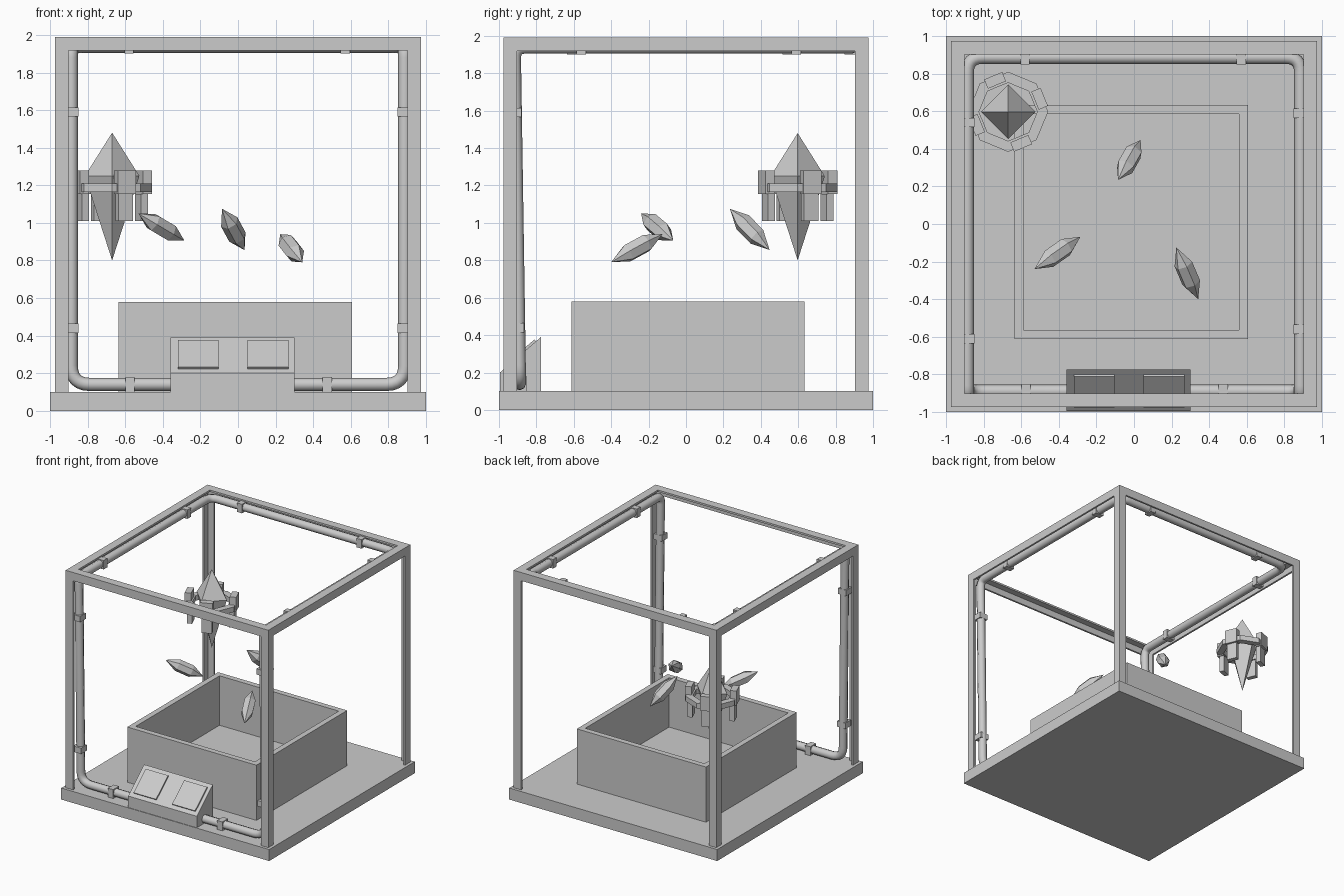
import bpy, bmesh, math
from mathutils import Vector, Matrix

if "Cube" in bpy.data.objects:
    bpy.data.objects.remove(bpy.data.objects["Cube"])


def mesh_object(name, bm):
    bmesh.ops.recalc_face_normals(bm, faces=bm.faces)
    me = bpy.data.meshes.new(name)
    bm.to_mesh(me)
    bm.free()
    ob = bpy.data.objects.new(name, me)
    bpy.context.collection.objects.link(ob)
    return ob


def box(name, lo, hi, matrix=None):
    lo, hi = Vector(lo), Vector(hi)
    bm = bmesh.new()
    m = Matrix.Translation((lo + hi) / 2) @ Matrix.Diagonal((*(hi - lo), 1))
    bmesh.ops.create_cube(bm, size=1, matrix=(matrix or Matrix()) @ m)
    return mesh_object(name, bm)


def extrude(name, outline, vec):
    bm = bmesh.new()
    face = bm.faces.new([bm.verts.new(p) for p in outline])
    res = bmesh.ops.extrude_face_region(bm, geom=[face], use_keep_orig=True)
    bmesh.ops.translate(bm, vec=vec, verts=[g for g in res["geom"] if isinstance(g, bmesh.types.BMVert)])
    return mesh_object(name, bm)


def lathe(name, profile, sides, matrix, angle=0.0):
    """Facetted solid from (radius, height) pairs; radius 0 is a tip."""
    bm = bmesh.new()
    rings = []
    for r, h in profile:
        n = sides if r > 0 else 1
        rings.append([bm.verts.new(matrix @ Vector((r * math.cos(angle + math.tau * i / sides),
                                                    r * math.sin(angle + math.tau * i / sides), h)))
                      for i in range(n)])
    for a, b in zip(rings, rings[1:]):
        for i in range(sides):
            j = (i + 1) % sides
            if len(a) == 1:
                bm.faces.new((a[0], b[i], b[j]))
            elif len(b) == 1:
                bm.faces.new((a[i], a[j], b[0]))
            else:
                bm.faces.new((a[i], a[j], b[j], b[i]))
    return mesh_object(name, bm)


# base plate
box("base_plate", (-1, -1, 0), (1, 1, 0.1))

# open planter box with a thin floor
X0, X1, Y0, Y1, W = -0.636, 0.606, -0.613, 0.634, 0.048
bm = bmesh.new()
loops = []
for d, z in ((0, 0.1), (0, 0.58), (W, 0.58), (W, 0.15)):
    loops.append([bm.verts.new(p) for p in ((X0 + d, Y0 + d, z), (X1 - d, Y0 + d, z),
                                            (X1 - d, Y1 - d, z), (X0 + d, Y1 - d, z))])
for a, b in zip(loops, loops[1:]):
    for i in range(4):
        bm.faces.new((a[i], a[(i + 1) % 4], b[(i + 1) % 4], b[i]))
bm.faces.new(loops[0])
bm.faces.new(loops[-1])
mesh_object("open_tank", bm)

# angle-iron frame: four posts and four top beams with L sections
O, F, T, TOP = 0.975, 0.072, 0.016, 1.99
L = [(0, 0), (F, 0), (F, T), (T, T), (T, F), (0, F)]
for sx in (-1, 1):
    for sy in (-1, 1):
        extrude("corner_post", [(sx * (O - a), sy * (O - b), 0.1) for a, b in L], (0, 0, TOP - T - 0.1))
for s, label in ((-1, "front"), (1, "back")):
    extrude(label + "_top_beam", [(-O, s * (O - a), TOP - b) for a, b in L], (2 * O, 0, 0))
for s, label in ((-1, "left"), (1, "right")):
    extrude(label + "_top_beam", [(s * (O - a), -O, TOP - b) for a, b in L], (0, 2 * O, 0))

# conduit running from the console round the frame and back
C, PY, BY, PZ, BZ = 0.887, -0.918, -0.89, 1.94, 0.14
half = [(-0.3, BY, BZ), (-C, BY, BZ), (-C, PY, PZ), (-C, C, PZ)]
corners = [Vector(p) for p in half + [(-x, y, z) for x, y, z in reversed(half)]]
radii = [0, 0.1, 0.06, 0.08, 0.08, 0.06, 0.1, 0]
path = []
for i, p in enumerate(corners):
    if radii[i] == 0:
        path.append(p)
        continue
    a = p + (corners[i - 1] - p).normalized() * radii[i]
    b = p + (corners[i + 1] - p).normalized() * radii[i]
    for k in range(7):
        t = k / 6
        path.append(a * (1 - t) ** 2 + p * 2 * t * (1 - t) + b * t * t)
cu = bpy.data.curves.new("conduit", 'CURVE')
cu.dimensions = '3D'
cu.bevel_depth = 0.035
cu.bevel_resolution = 2
cu.use_fill_caps = True
sp = cu.splines.new('POLY')
sp.points.add(len(path) - 1)
for pt, p in zip(sp.points, path):
    pt.co = (*p, 1)
conduit = bpy.data.objects.new("conduit", cu)
bpy.context.collection.objects.link(conduit)
bpy.context.view_layer.objects.active = conduit
conduit.select_set(True)
bpy.ops.object.convert(target='MESH')


# clamps on the conduit
def clamp(c, axis):
    h = Vector((0.039, 0.039, 0.039))
    h[axis] = 0.025
    box("conduit_clamp", Vector(c) - h, Vector(c) + h)


for x in (-0.575, 0.475):
    clamp((x, BY, BZ), 0)
for x in (-0.58, 0.57):
    clamp((x, C, PZ), 0)
for s in (-1, 1):
    for z in (0.44, 1.59):
        clamp((s * C, PY + 0.011 * (1.6 - z), z), 2)
for x, ys in ((-C, (-0.61, 0.54)), (C, (-0.56, 0.59))):
    for y in ys:
        clamp((x, y, PZ), 1)

# sloped control console with two raised panels
extrude("control_console", [(-0.36, y, z) for y, z in
                            ((-0.995, 0.1), (-0.995, 0.2), (-0.775, 0.39), (-0.775, 0.1))], (0.66, 0, 0))
slope = math.atan2(0.19, 0.22)
tilt = Matrix.Translation((0, -0.995, 0.2)) @ Matrix.Rotation(slope, 4, 'X')
for x0, x1 in ((-0.32, -0.105), (0.05, 0.27)):
    box("console_panel", (x0, 0.035, -0.01), (x1, 0.255, 0.013), tilt)

# large crystal: square bipyramid
hub = Matrix.Translation((-0.67, 0.597, 0))
lathe("main_crystal", [(0, 0.8), (0.145, 1.25), (0, 1.48)], 4, hub)

# octagonal ring with four clasps around the crystal
lathe("crystal_ring", [(0.155, 1.165), (0.213, 1.165), (0.213, 1.21), (0.155, 1.21), (0.155, 1.165)], 8, hub)
for k in range(4):
    m = hub @ Matrix.Rotation(math.radians(22.5 + 90 * k), 4, 'Z')
    box("ring_clasp", (0.155, -0.052, 1.155), (0.208, 0.052, 1.28), m)
    box("ring_clasp_leg", (0.15, -0.043, 1.01), (0.19, 0.043, 1.155), m)

# small floating shards
shards = [((-0.53, -0.24, 1.05), (-0.285, -0.068, 0.905)),
          ((-0.085, 0.235, 1.075), (0.035, 0.447, 0.855)),
          ((0.225, -0.125, 0.94), (0.342, -0.4, 0.79))]
for a, b in shards:
    a, b = Vector(a), Vector(b)
    d = b - a
    m = Matrix.Translation(a) @ d.to_track_quat('Z', 'Y').to_matrix().to_4x4()
    n = d.length
    lathe("floating_shard", [(0, 0), (0.05, n * 0.32), (0.05, n * 0.68), (0, n)], 6, m, 0.3)
